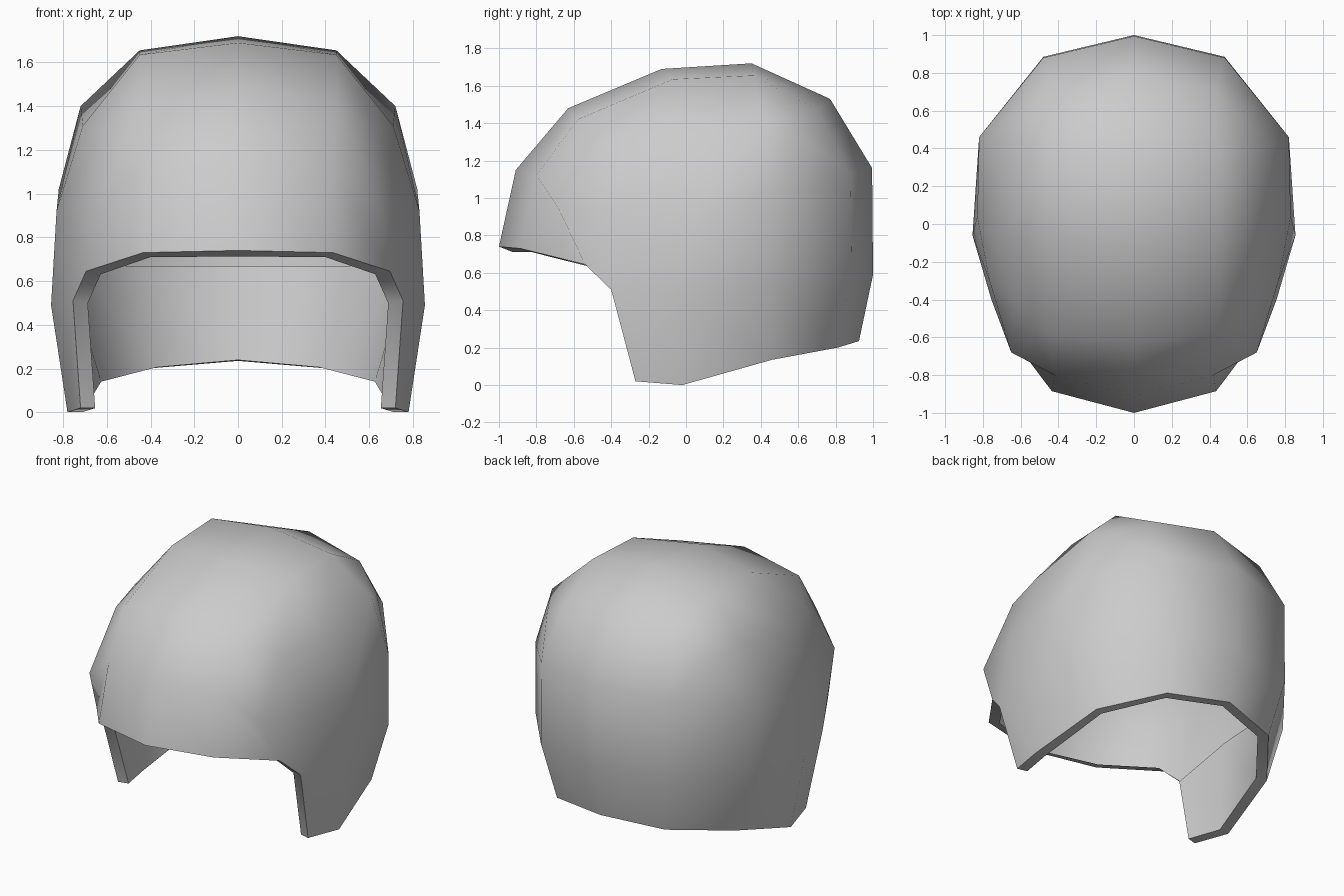
import bpy
import bmesh
import math

default_cube = bpy.data.objects.get("Cube")
if default_cube:
    bpy.data.objects.remove(default_cube, do_unlink=True)


def make_material(name, value):
    material = bpy.data.materials.new(name)
    material.use_nodes = True
    colour = (value, value, value, 1.0)
    material.diffuse_color = colour
    material.node_tree.nodes["Principled BSDF"].inputs["Base Color"].default_value = colour
    return material


# Half rings of the shell, each running from the front centre to the back centre
crown_ring = [(0, -.63, 1.48), (.45, -.58, 1.42), (.63, -.42, 1.3), (.71, -.1, 1.31),
              (.72, .42, 1.4), (.63, .6, 1.34), (.43, .7, 1.47), (0, .77, 1.53)]
temple_ring = [(0, -.91, 1.15), (.42, -.8, 1.12), (.65, -.68, .94), (.765, -.3, .93),
               (.83, .04, .92), (.82, .46, 1.02), (.48, .88, 1.13), (0, .995, 1.16)]
brow_ring = [(0, -1, .74), (.435, -.885, .73), (.695, -.54, .645), (.755, -.4, .51),
             (.855, -.06, .49), (.82, .46, .55), (.48, .885, .58), (0, 1, .59)]
# The lowest ring covers only the cheeks and nape, leaving the face open
neck_ring = [(.72, -.27, .02), (.78, -.02, 0), (.69, .46, .135), (.41, .81, .2), (0, .925, .235)]
# Inner points of the crown patch
crown_patch = [[(0, -.13, 1.69), (.45, -.07, 1.635)], [(0, .35, 1.72), (.45, .36, 1.655)]]


def bridge(bm, upper, lower):
    """Join two equally long rows of vertices with quads."""
    for i in range(len(upper) - 1):
        bm.faces.new((upper[i], lower[i], lower[i + 1], upper[i + 1]))


bm = bmesh.new()
crown, temple, brow, neck = [
    [bm.verts.new(point) for point in ring]
    for ring in (crown_ring, temple_ring, brow_ring, neck_ring)]
front_mid, back_mid = [[bm.verts.new(point) for point in row] for row in crown_patch]

# Side, front and back walls
bridge(bm, crown, temple)
bridge(bm, temple, brow)
bridge(bm, brow[-len(neck):], neck)

# Crown grid, from front to back
crown_rows = [crown[:3], front_mid + [crown[3]], back_mid + [crown[4]], crown[:4:-1]]
for rear, front in zip(crown_rows[1:], crown_rows):
    bridge(bm, rear, front)

# Fold the forehead corner outwards
bmesh.ops.connect_vert_pair(bm, verts=[temple[2], brow[1]])

bmesh.ops.recalc_face_normals(bm, faces=bm.faces)
# Make sure the open shell faces outwards
bm.normal_update()
if front_mid[0].normal.z < 0:
    bmesh.ops.reverse_faces(bm, faces=bm.faces)
mesh = bpy.data.meshes.new("helmet_shell")
bm.to_mesh(mesh)
bm.free()
mesh.materials.append(make_material("mid grey", 0.6))

shell = bpy.data.objects.new("helmet_shell", mesh)
bpy.context.collection.objects.link(shell)
bpy.ops.object.select_all(action="DESELECT")
shell.select_set(True)
bpy.context.view_layer.objects.active = shell

# Mirror the half, then give the shell its wall thickness inwards
mirror = shell.modifiers.new("mirror", "MIRROR")
mirror.use_clip = True
bpy.ops.object.modifier_apply(modifier=mirror.name)
outer_count = len(shell.data.vertices)
wall = shell.modifiers.new("wall", "SOLIDIFY")
wall.thickness = 0.07
wall.offset = -1
wall.use_even_offset = True
bpy.ops.object.modifier_apply(modifier=wall.name)

# The lining is a band around the cheeks and nape, open above, with a level rim
bm = bmesh.new()
bm.from_mesh(shell.data)
bm.verts.ensure_lookup_table()
lining = set(bm.verts[outer_count:])
for vert in lining:
    vert.co.z = max(0, vert.co.z - 0.012)
open_faces = [face for face in bm.faces
              if lining.issuperset(face.verts) and max(v.co.z for v in face.verts) > 0.8]
bmesh.ops.delete(bm, geom=open_faces, context="FACES")
# Raise the top edge of the band behind the cheeks
for vert in lining:
    if vert.is_valid and vert.co.y > -0.1 and vert.co.z > 0.4:
        vert.co.z = 0.67
bm.to_mesh(shell.data)
bm.free()

# Smooth walls with a crisp rim
bpy.ops.object.shade_smooth_by_angle(angle=math.radians(60))
